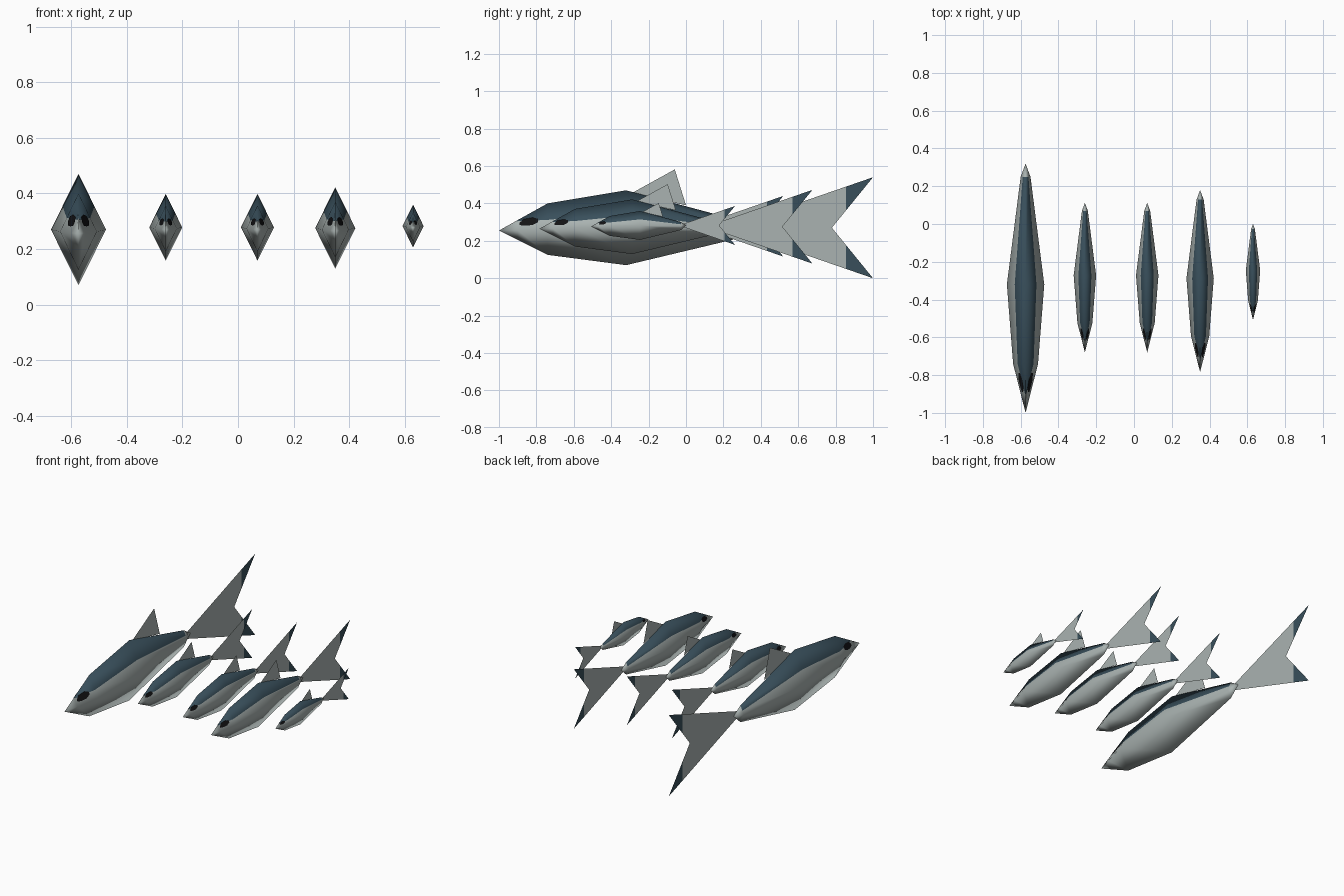
import bpy
from mathutils import Vector

if "Cube" in bpy.data.objects:
    bpy.data.objects.remove(bpy.data.objects["Cube"])


def material(name, color):
    m = bpy.data.materials.new(name)
    m.diffuse_color = (*color, 1)
    m.use_nodes = True
    m.node_tree.nodes["Principled BSDF"].inputs["Base Color"].default_value = m.diffuse_color
    return m


GREY = material("silver_grey", (0.40, 0.45, 0.44))
BLUE = material("dark_slate_blue", (0.040, 0.078, 0.105))
BLACK = material("eye_black", (0.006, 0.006, 0.007))

# The school shares one design, scaled about a common point: (x, scale)
SCHOOL = [(-0.574, 1.0), (-0.26, 0.6), (0.07, 0.6), (0.35, 0.73), (0.63, 0.385)]
PIVOT = Vector((0, -0.2, 0.29))

# Body sections: y, centre z, half height, half width, height fraction of back colour
SECTIONS = [
    (-0.90, 0.258, 0.053, 0.0255, 0.88),
    (-0.74, 0.2625, 0.1375, 0.066, 0.36),
    (-0.32, 0.27, 0.20, 0.099, 0.42),
    (0.25, 0.262, 0.056, 0.026, 0.42),
]
NOSE = (0, -1.0, 0.255)
REAR = (0, 0.32, 0.272)


def make(name, verts, faces, mats, indices, x, s, smooth=False):
    """Build one part, scaled and placed for its fish."""
    placed = [PIVOT + s * (Vector(v) - PIVOT) + Vector((x, 0, 0)) for v in verts]
    mesh = bpy.data.meshes.new(name)
    mesh.from_pydata(placed, [], faces)
    for m in mats:
        mesh.materials.append(m)
    for p, i in zip(mesh.polygons, indices):
        p.material_index = i
        p.use_smooth = smooth
    ob = bpy.data.objects.new(name, mesh)
    bpy.context.collection.objects.link(ob)
    return ob


def body(x, s):
    verts, faces, idx = [], [], []
    for y, zc, hh, hw, t in SECTIONS:
        w, b = hw * (1 - t), zc + hh * t
        verts += [(0, y, zc + hh), (w, y, b), (hw, y, zc),
                  (0, y, zc - hh), (-hw, y, zc), (-w, y, b)]
    n = len(SECTIONS)
    nose, rear = 6 * n, 6 * n + 1
    verts += [NOSE, REAR]
    for k in range(6):
        j = (k + 1) % 6
        for r in range(n - 1):
            a, c = 6 * r, 6 * r + 6
            faces.append((a + k, a + j, c + j, c + k))
            idx.append(1 if k in (0, 5) else 0)     # blue back
        faces.append((nose, j, k))
        idx.append(0)
        e = 6 * (n - 1)
        faces.append((rear, e + k, e + j))
        idx.append(0)
    make("body", verts, faces, [GREY, BLUE], idx, x, s, True)


def nose_point(y, t, side):
    """Point just above the upper nose face at station y, height fraction t."""
    f = (y + 1.0) / 0.26
    hw, hh, zc = 0.066 * f, 0.1375 * f, 0.255 + 0.0075 * f
    return (side * (hw * (1 - t) + 0.003), y, zc + hh * t + 0.0015)


def eyes(x, s):
    outline = [(-0.89, 0.62), (-0.87, 0.80), (-0.82, 0.66), (-0.79, 0.50),
               (-0.79, 0.34), (-0.82, 0.24), (-0.86, 0.28), (-0.89, 0.42)]
    for side, name in ((1, "right_eye"), (-1, "left_eye")):
        verts = [nose_point(y, t, side) for y, t in outline]
        order = tuple(range(8))
        make(name, verts, [order[::-1] if side > 0 else order], [BLACK], [0], x, s)


def tail(x, s):
    # Forked sheet fin with a blue tip on each lobe
    zc, half, base, cut, notch = 0.27, 0.27, 0.22, 0.855, 0.78
    outer = half * (cut - base) / (1 - base)
    inner = half * (cut - notch) / (1 - notch)
    verts = [(0, base, zc), (0, notch, zc)]
    faces, idx = [], []
    for sg in (1, -1):
        i = len(verts)
        verts += [(0, cut, zc + sg * inner), (0, cut, zc + sg * outer), (0, 1, zc + sg * half)]
        lobe, tip = (0, 1, i, i + 1), (i, i + 2, i + 1)
        faces += [lobe, tip] if sg > 0 else [lobe[::-1], tip[::-1]]
        idx += [0, 1]
    make("tail_fin", verts, faces, [GREY, BLUE], idx, x, s)


def dorsal(x, s):
    verts = [(0, -0.29, 0.455), (0, 0.0, 0.39), (0, -0.06, 0.582)]
    make("back_fin", verts, [(0, 1, 2)], [GREY], [0], x, s)


for x, s in SCHOOL:
    for part in (body, eyes, tail, dorsal):
        part(x, s)
